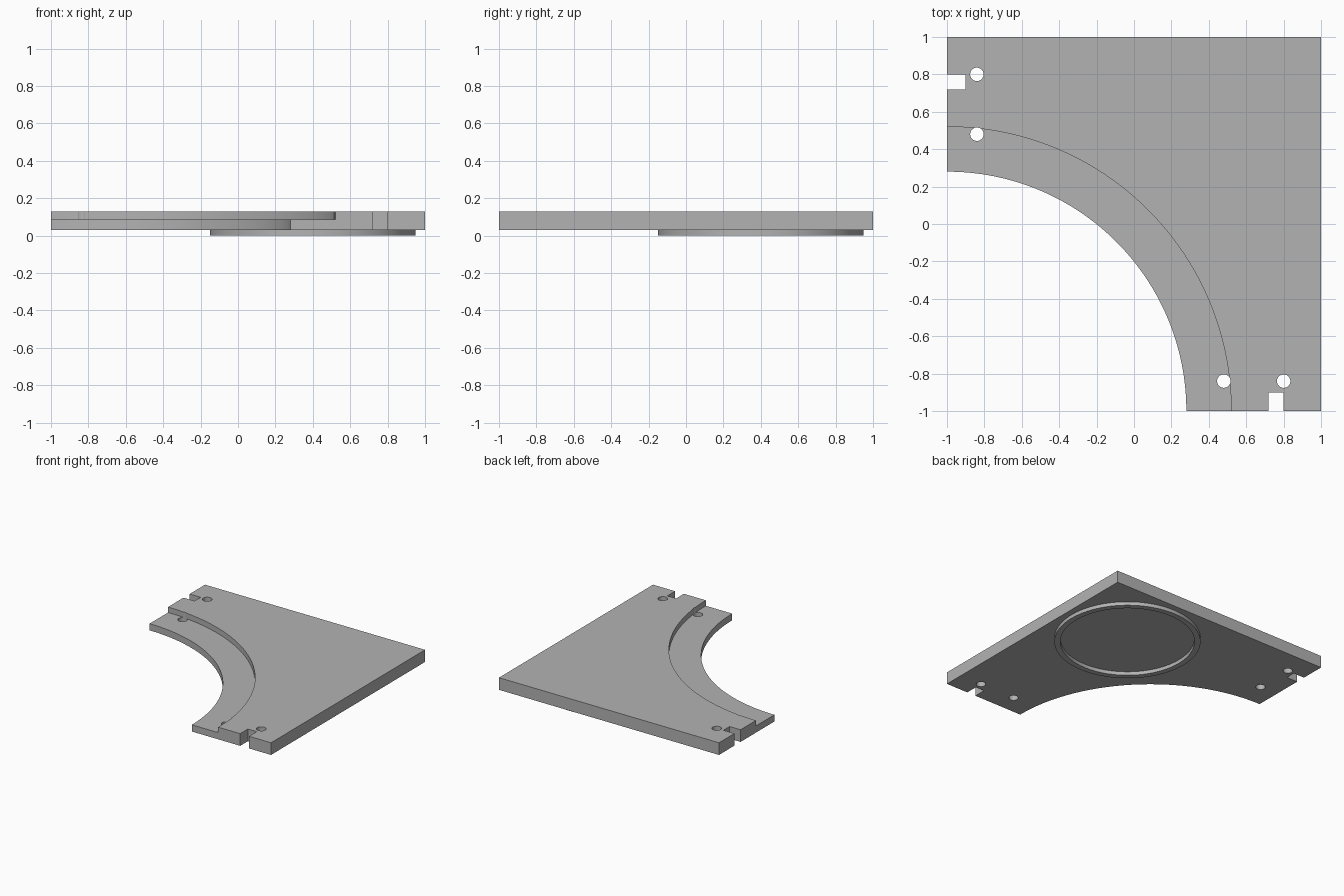
import bpy

cube = bpy.data.objects.get("Cube")
if cube:
    bpy.data.objects.remove(cube, do_unlink=True)

BOTTOM, LEDGE, TOP = 0.03, 0.085, 0.13

grey = bpy.data.materials.new("plain grey")
grey.use_nodes = True
colour = (0.45, 0.45, 0.45, 1)
grey.diffuse_color = colour
grey.node_tree.nodes["Principled BSDF"].inputs["Base Color"].default_value = colour


def box(name, x0, x1, y0, y1, z0, z1):
    bpy.ops.mesh.primitive_cube_add(
        size=1, location=((x0 + x1) / 2, (y0 + y1) / 2, (z0 + z1) / 2))
    ob = bpy.context.object
    ob.name = name
    ob.scale = (x1 - x0, y1 - y0, z1 - z0)
    bpy.ops.object.transform_apply(location=True, rotation=False, scale=True)
    return ob


def disc(name, x, y, radius, z0, z1, sides):
    bpy.ops.mesh.primitive_cylinder_add(
        vertices=sides, radius=radius, depth=z1 - z0, location=(x, y, (z0 + z1) / 2))
    ob = bpy.context.object
    ob.name = name
    return ob


def cut(target, cutter):
    mod = target.modifiers.new("cut", "BOOLEAN")
    mod.operation = "DIFFERENCE"
    mod.solver = "EXACT"
    mod.object = cutter
    bpy.context.view_layer.objects.active = target
    bpy.ops.object.modifier_apply(modifier=mod.name)
    bpy.data.objects.remove(cutter, do_unlink=True)


def finish(ob):
    ob.data.materials.clear()
    ob.data.materials.append(grey)
    bpy.ops.object.select_all(action="DESELECT")
    ob.select_set(True)
    bpy.context.view_layer.objects.active = ob
    bpy.ops.object.shade_smooth_by_angle(angle=0.5)


# Square plate with a quarter-round opening and a stepped ledge around it
plate = box("corner_plate", -1, 1, -1, 1, BOTTOM, TOP)
cut(plate, disc("opening_cutter", -1, -1, 1.28, -0.5, 0.5, 256))
cut(plate, disc("ledge_cutter", -1, -1, 1.52, LEDGE, 0.5, 256))

# Edge notches and bolt holes, mirrored across the diagonal
cut(plate, box("left_notch_cutter", -1.2, -0.9, 0.72, 0.8, -0.5, 0.5))
cut(plate, box("front_notch_cutter", 0.72, 0.8, -1.2, -0.9, -0.5, 0.5))
for a in (0.48, 0.8):
    for x, y in ((a, -0.84), (-0.84, a)):
        cut(plate, disc("hole_cutter", x, y, 0.036, -0.5, 0.5, 32))
finish(plate)

# Raised locating ring on the underside
ring = disc("underside_ring", 0.4, 0.4, 0.55, 0, BOTTOM + 0.01, 128)
cut(ring, disc("ring_cutter", 0.4, 0.4, 0.505, -0.5, 0.5, 128))
finish(ring)
